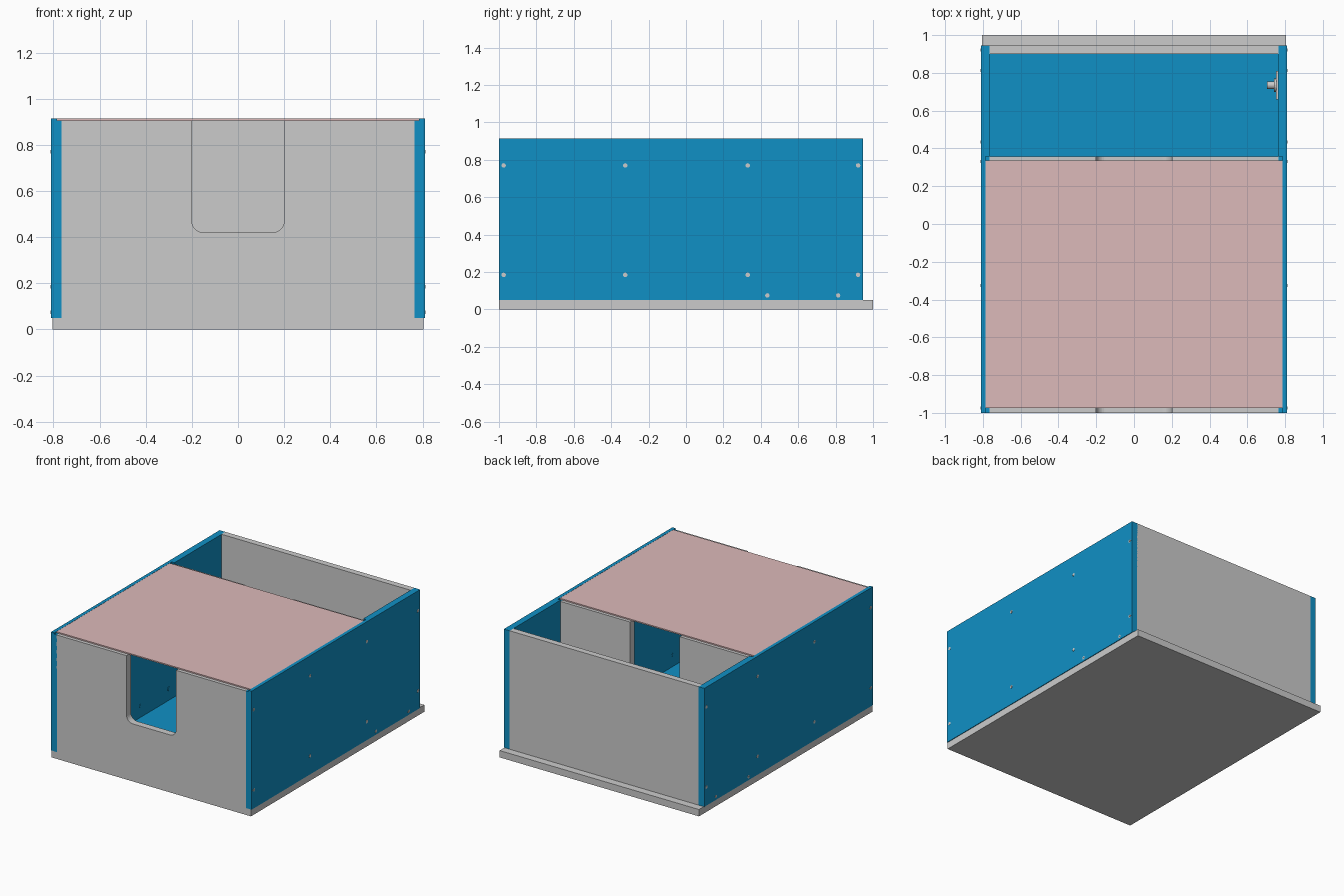
import bpy, bmesh, math
from mathutils import Matrix, Vector

if "Cube" in bpy.data.objects:
    bpy.data.objects.remove(bpy.data.objects["Cube"])


def material(name, rgb):
    m = bpy.data.materials.new(name)
    m.diffuse_color = (*rgb, 1)
    m.use_nodes = True
    m.node_tree.nodes["Principled BSDF"].inputs["Base Color"].default_value = m.diffuse_color
    return m


BLUE = material("blue_panel", (0.005, 0.28, 0.56))
PINK = material("pale_pink", (0.72, 0.49, 0.49))


def finish(bm, name, mat=None):
    bmesh.ops.recalc_face_normals(bm, faces=bm.faces)
    me = bpy.data.meshes.new(name)
    bm.to_mesh(me)
    bm.free()
    ob = bpy.data.objects.new(name, me)
    bpy.context.collection.objects.link(ob)
    if mat:
        me.materials.append(mat)
    return ob


def add_box(bm, x0, x1, y0, y1, z0, z1):
    mid = Vector(((x0 + x1) / 2, (y0 + y1) / 2, (z0 + z1) / 2))
    size = (abs(x1 - x0), abs(y1 - y0), abs(z1 - z0))
    bmesh.ops.create_cube(bm, size=1, matrix=Matrix.Translation(mid) @ Matrix.Diagonal((*size, 1)))


def box(name, *lim, mat=None):
    bm = bmesh.new()
    add_box(bm, *lim)
    return finish(bm, name, mat)


def prism(name, pts, offset, mat=None):
    bm = bmesh.new()
    f = bm.faces.new([bm.verts.new(p) for p in pts])
    r = bmesh.ops.extrude_face_region(bm, geom=[f])
    bmesh.ops.translate(bm, vec=offset, verts=[v for v in r["geom"] if isinstance(v, bmesh.types.BMVert)])
    return finish(bm, name, mat)


def add_rod(bm, x0, x1, y, z, r, seg=16):
    mx = Matrix.Translation(((x0 + x1) / 2, y, z)) @ Matrix.Rotation(math.pi / 2, 4, 'Y')
    bmesh.ops.create_cone(bm, cap_ends=True, segments=seg, radius1=r, radius2=r,
                          depth=abs(x1 - x0), matrix=mx)


def notched_panel(name, y0, thick):
    # U-shaped opening with rounded lower corners
    w, n, r, zb, zt = 0.765, 0.2, 0.05, 0.42, 0.905
    pts = [(-w, 0.05), (w, 0.05), (w, zt), (n, zt)]
    for cx, start in ((n - r, 0), (r - n, -90)):
        for i in range(9):
            a = math.radians(start - 90 * i / 8)
            pts.append((cx + r * math.cos(a), zb + r + r * math.sin(a)))
    pts += [(-n, zt), (-w, zt)]
    return prism(name, [(x, y0, z) for x, z in pts], (0, thick, 0))


# Base slab
box("base", -0.805, 0.805, -1, 1, 0, 0.05)

# Floors of the two compartments
box("front_floor", -0.762, 0.762, -0.95, 0.307, 0.05, 0.10, mat=BLUE)
box("rear_floor", -0.762, 0.762, 0.358, 0.9, 0.05, 0.10, mat=BLUE)

# Notched front and middle panels, plain back panel
notched_panel("front_panel", -1, 0.05)
notched_panel("middle_panel", 0.307, 0.051)
box("back_panel", -0.765, 0.765, 0.9, 0.945, 0.05, 0.915)

# Lid recessed between the sides
box("lid", -0.785, 0.785, -0.975, 0.335, 0.905, 0.914, mat=PINK)

screws = [(y, z) for y in (-0.975, -0.325, 0.33, 0.92) for z in (0.185, 0.77)]
screws += [(0.435, 0.075), (0.813, 0.075)]

for s, side in ((-1, "left"), (1, "right")):
    # Outer wall with a stepped rebate for the lid
    wall = box(side + "_wall", s * 0.763, s * 0.81, -1, 0.945, 0.05, 0.915, mat=BLUE)
    cut = box(side + "_rebate_cutter", s * 0.74, s * 0.785, -1.1, 0.357, 0.905, 1.0)
    cut.hide_render = True
    cut.hide_viewport = True
    mod = wall.modifiers.new("rebate", 'BOOLEAN')
    mod.object = cut
    mod.solver = 'EXACT'

    # Inner wall and the rib behind it
    box(side + "_inner_wall", s * 0.56, s * 0.61, -0.95, 0.307, 0.10, 0.905, mat=BLUE)
    box(side + "_rib", s * 0.61, s * 0.763, -0.35, -0.30, 0.10, 0.905)

    # Outer screw heads with raised cross marks
    bm = bmesh.new()
    for y, z in screws:
        add_rod(bm, s * 0.79, s * 0.811, y, z, 0.012)
        add_box(bm, s * 0.80, s * 0.812, y - 0.008, y + 0.008, z - 0.002, z + 0.002)
        add_box(bm, s * 0.80, s * 0.812, y - 0.002, y + 0.002, z - 0.008, z + 0.008)
    finish(bm, side + "_screws")

    # Sensor-like buttons on the inner wall
    bm = bmesh.new()
    for y in (-0.65, -0.325, 0.0):
        add_rod(bm, s * 0.557, s * 0.58, y, 0.185, 0.014)
    finish(bm, side + "_inner_buttons", BLUE)

# Small fitting inside the rear compartment
bm = bmesh.new()
add_box(bm, 0.752, 0.764, 0.66, 0.81, 0.23, 0.27)
add_rod(bm, 0.74, 0.755, 0.735, 0.25, 0.035, 24)
add_rod(bm, 0.705, 0.742, 0.735, 0.25, 0.02, 24)
finish(bm, "rear_fitting")
